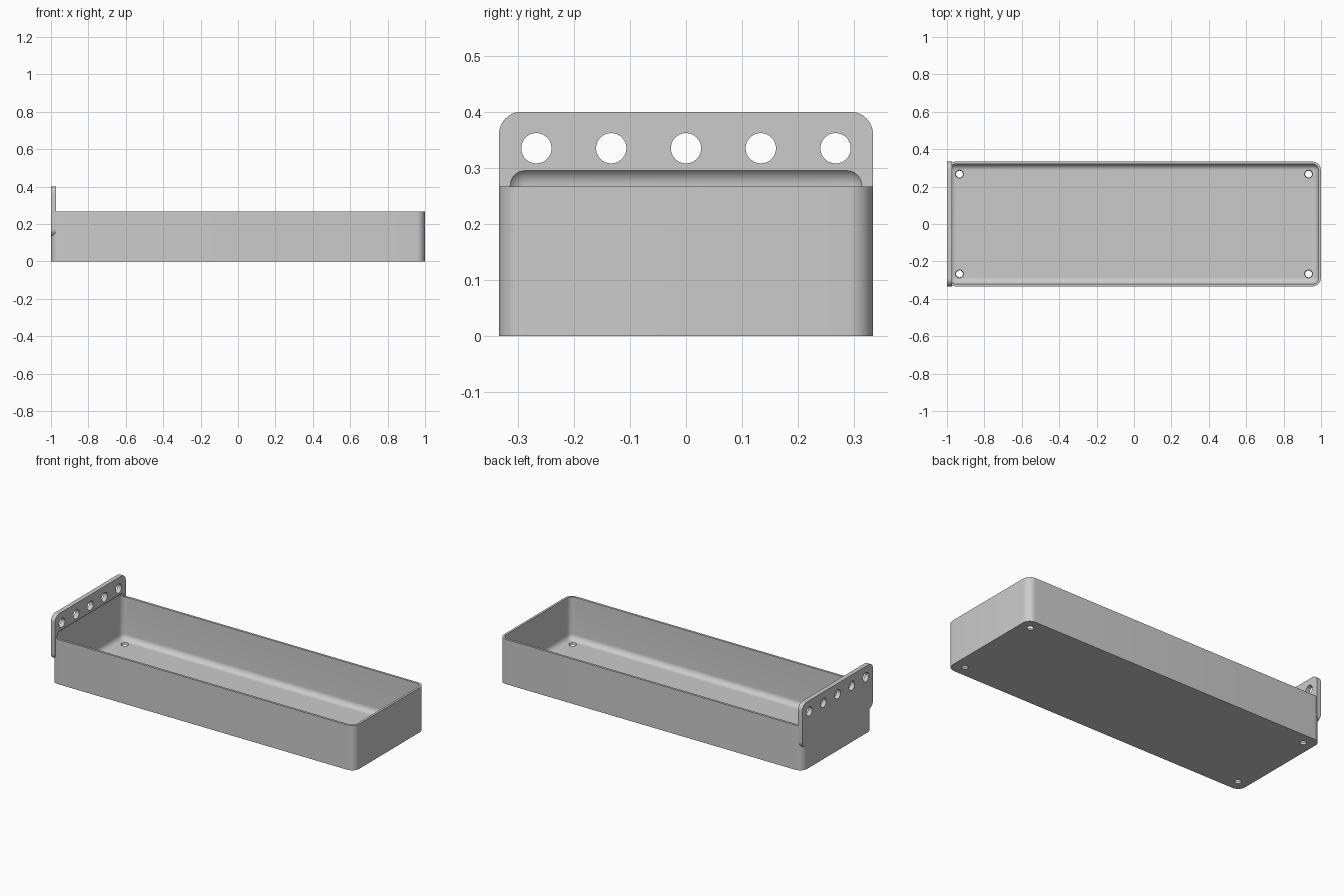
import bpy, bmesh, math
from mathutils import Matrix, Vector

cube = bpy.data.objects.get("Cube")
if cube:
    bpy.data.objects.remove(cube, do_unlink=True)

HALF_Y, WALL, RIM = 0.3333, 0.0133, 0.2667

grey = bpy.data.materials.new("light grey")
grey.use_nodes = True
colour = (0.6, 0.6, 0.6, 1)
grey.diffuse_color = colour
grey.node_tree.nodes["Principled BSDF"].inputs["Base Color"].default_value = colour


def finish(name, bm):
    mesh = bpy.data.meshes.new(name)
    bm.to_mesh(mesh)
    bm.free()
    obj = bpy.data.objects.new(name, mesh)
    mesh.materials.append(grey)
    bpy.context.collection.objects.link(obj)
    return obj


def rounded_box(name, low, high, radius, axes):
    """Box whose edges parallel to the given axes are rounded."""
    low, high = Vector(low), Vector(high)
    bm = bmesh.new()
    bmesh.ops.create_cube(bm, size=1, matrix=Matrix.LocRotScale(
        (low + high) / 2, None, high - low))
    edges = [e for e in bm.edges
             if any(abs((e.verts[0].co - e.verts[1].co)[a]) > 1e-5 for a in axes)]
    bmesh.ops.bevel(bm, geom=edges, offset=radius, segments=10,
                    profile=0.5, affect='EDGES', clamp_overlap=True)
    return finish(name, bm)


def drill(name, centre, r_low, r_high, depth, rotation=Matrix()):
    bm = bmesh.new()
    bmesh.ops.create_cone(bm, cap_ends=True, segments=40, radius1=r_low,
                          radius2=r_high, depth=depth,
                          matrix=Matrix.Translation(centre) @ rotation)
    return finish(name, bm)


def combine(target, tool, operation):
    mod = target.modifiers.new(tool.name, 'BOOLEAN')
    mod.operation, mod.solver, mod.object = operation, 'EXACT', tool
    bpy.context.view_layer.objects.active = target
    bpy.ops.object.modifier_apply(modifier=mod.name)
    bpy.data.objects.remove(tool, do_unlink=True)


# Tray body with rounded upright corners
tray = rounded_box("tray", (-1, -HALF_Y, 0), (1, HALF_Y, RIM), 0.0467, [2])

# Mounting plate on the end wall
plate = rounded_box("mounting_plate", (-1, -HALF_Y, 0.1333),
                    (-0.9733, HALF_Y, 0.4), 0.04, [0])
combine(tray, plate, 'UNION')

# Hollow with filleted edges, which also bites into the plate
hollow = rounded_box("hollow", (WALL - 1, WALL - HALF_Y, WALL),
                     (1 - WALL, HALF_Y - WALL, 0.3017), 0.0333, [0, 1, 2])
combine(tray, hollow, 'DIFFERENCE')

# Row of hanging holes through the plate
for i in range(-2, 3):
    hole = drill("plate_hole", (-1, i * 0.1333, 0.335), 0.027, 0.027, 0.2,
                 Matrix.Rotation(math.pi / 2, 4, 'Y'))
    combine(tray, hole, 'DIFFERENCE')

# Tapered screw holes in the floor
for x in (-0.9333, 0.9333):
    for y in (-0.2667, 0.2667):
        hole = drill("screw_hole", (x, y, WALL / 2), 0.015, 0.025, 3 * WALL)
        combine(tray, hole, 'DIFFERENCE')

bpy.ops.object.select_all(action='DESELECT')
tray.select_set(True)
bpy.context.view_layer.objects.active = tray
bpy.ops.object.shade_smooth_by_angle(angle=math.radians(30))
